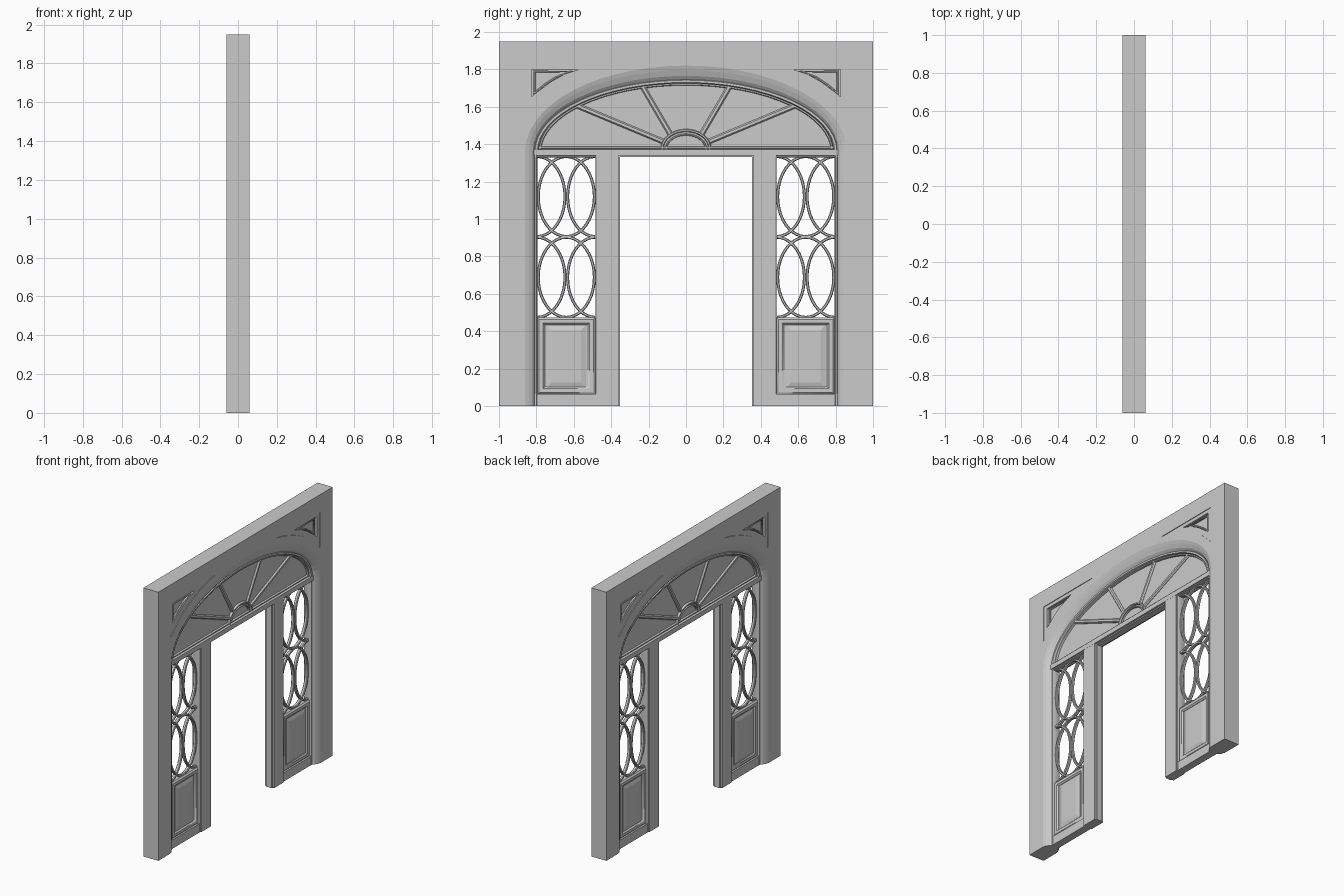
import bpy, bmesh, math
from mathutils import Vector

if "Cube" in bpy.data.objects:
    bpy.data.objects.remove(bpy.data.objects["Cube"])

T = 0.06      # half thickness of the wall
SPRING = 1.36  # height where the arch starts


def make(name, verts, faces, mirror=False, smooth=False):
    me = bpy.data.meshes.new(name)
    me.from_pydata(verts, [], faces)
    bm = bmesh.new()
    bm.from_mesh(me)
    bmesh.ops.recalc_face_normals(bm, faces=bm.faces)
    bm.to_mesh(me)
    bm.free()
    ob = bpy.data.objects.new(name, me)
    bpy.context.collection.objects.link(ob)
    if smooth:
        bpy.ops.object.select_all(action='DESELECT')
        bpy.context.view_layer.objects.active = ob
        ob.select_set(True)
        bpy.ops.object.shade_smooth_by_angle(angle=math.radians(30))
    if mirror:
        m = ob.modifiers.new("mirror", 'MIRROR')
        m.use_axis = (False, True, False)
    return ob


def loft(rings, caps=True, closed=True):
    n = len(rings[0])
    verts = [p for r in rings for p in r]
    faces = [(k * n + i, k * n + (i + 1) % n, (k + 1) * n + (i + 1) % n, (k + 1) * n + i)
             for k in range(len(rings) - 1) for i in range(n if closed else n - 1)]
    if caps:
        faces += [tuple(range(n)), tuple(range((len(rings) - 1) * n, len(rings) * n))]
    return verts, faces


def prism(name, pts, x0, x1, mirror=False):
    return make(name, *loft([[(x, y, z) for y, z in pts] for x in (x0, x1)]), mirror)


def rect(y0, y1, z0, z1):
    return [(y0, z0), (y1, z0), (y1, z1), (y0, z1)]


def box(name, y0, y1, z0, z1, d, mirror=False):
    return prism(name, rect(y0, y1, z0, z1), -d, d, mirror)


def ellipse(cy, cz, a, b, t0, t1, n):
    ts = [math.radians(t0 + (t1 - t0) * i / n) for i in range(n + 1)]
    return [(cy + a * math.cos(t), cz + b * math.sin(t)) for t in ts]


def bar(name, path, w, d, closed=False, mirror=False):
    """Chamfered glazing bar of half width w, half depth d along a y-z path."""
    sec = [(-w, -d * .6), (-w, d * .6), (-w * .5, d), (w * .5, d),
           (w, d * .6), (w, -d * .6), (w * .5, -d), (-w * .5, -d)]
    P = [Vector(p) for p in path]
    n = len(P)
    rings = []
    for i, p in enumerate(P):
        a = P[i - 1] if i or closed else None
        b = P[(i + 1) % n] if i < n - 1 or closed else None
        d1 = (p - a).normalized() if a is not None else (b - p).normalized()
        d2 = (b - p).normalized() if b is not None else d1
        t = (d1 + d2).normalized()
        nrm = Vector((-t.y, t.x)) / max(t.dot(d1), .3)
        rings.append([(v, p.x + nrm.x * u, p.y + nrm.y * u) for u, v in sec])
    if closed:
        rings.append(rings[0])
    ob = make(name, *loft(rings, caps=not closed), mirror, True)
    if closed:
        bm = bmesh.new()
        bm.from_mesh(ob.data)
        bmesh.ops.remove_doubles(bm, verts=bm.verts, dist=1e-6)
        bmesh.ops.recalc_face_normals(bm, faces=bm.faces)
        bm.to_mesh(ob.data)
        bm.free()
    return ob


# Wall with arched opening and a coved reveal on both faces
half = [(T, .86, .46), (.053, .84, .435), (.042, .82, .405), (.028, .81, .385)]
profile = half + [(-x, a, b) for x, a, b in reversed(half)]


def opening(a, b):
    return [(a, 0)] + ellipse(0, SPRING, a, b, 0, 180, 28) + [(-a, 0)]


rings = [[(x, y, z) for y, z in opening(a, b)] for x, a, b in profile]
verts, faces = loft(rings, caps=False, closed=False)
n, R = len(rings[0]), len(rings)
c = len(verts)
for x in (T, -T):
    verts += [(x, -1, 0), (x, -1, 1.95), (x, 1, 1.95), (x, 1, 0)]
faces += [tuple(range(n)) + (c, c + 1, c + 2, c + 3),
          tuple(range((R - 1) * n, R * n)) + (c + 4, c + 5, c + 6, c + 7)]
faces += [(c + i, c + i + 1, c + i + 5, c + i + 4) for i in range(3)]
faces += [tuple(k * n for k in range(R)) + (c + 7, c + 3),
          tuple(k * n + n - 1 for k in range(R)) + (c + 4, c)]
wall = make("arched_wall", verts, faces)

# Spandrel recesses: shallow outer field and deeper inner triangle
outer = [(.855, 1.825)] + [(.355, 1.825), (.45, 1.805), (.56, 1.768), (.66, 1.722),
                           (.75, 1.665), (.82, 1.605), (.855, 1.565)]
inner = [(.825, 1.80), (.57, 1.80), (.65, 1.773), (.72, 1.735), (.78, 1.69), (.825, 1.655)]
for label, pts, depth in (("field", outer, .005), ("triangle", inner, .02)):
    for s in (1, -1):
        for f in (1, -1):
            cut = prism(f"spandrel_{label}_cutter", [(s * y, z) for y, z in pts],
                        f * (T - depth), f * (T + .02))
            cut.hide_render = True
            cut.hide_viewport = False
            cut.display_type = 'WIRE'
            m = wall.modifiers.new("recess", 'BOOLEAN')
            m.operation, m.solver, m.object = 'DIFFERENCE', 'EXACT', cut
# Raised moulding inside each spandrel triangle
for f in (1, -1):
    tri = bar("spandrel_moulding", [(.81, 1.788), (.62, 1.788), (.70, 1.755), (.76, 1.715), (.81, 1.672)],
              .005, .008, True, True)
    tri.location.x = f * .043

# Fanlight: pane, arched frame, hub and radiating bars
FZ = 1.375
prism("fanlight_pane", ellipse(0, SPRING, .80, .375, 0, 180, 32), -.012, .012)
bar("fanlight_arch_frame", ellipse(0, SPRING, .801, .376, 0, 180, 32), .012, .034)
bar("fanlight_inner_bead", ellipse(0, SPRING, .782, .361, 0, 180, 32), .007, .024)
bar("fanlight_sill_bead", [(-.79, 1.381), (.79, 1.381)], .007, .024)
bar("fanlight_hub_outer", ellipse(0, FZ, .128, .098, 0, 180, 16), .008, .026)
bar("fanlight_hub_inner", ellipse(0, FZ, .106, .076, 0, 180, 16), .005, .022)
bar("fanlight_low_ray", [(.125, 1.415), (.605, 1.615)], .014, .024, mirror=True)
bar("fanlight_high_ray", [(.085, 1.455), (.235, 1.712)], .014, .024, mirror=True)

# Transom and door frame
box("transom", -.812, .812, 1.338, 1.372, .036)
box("door_head_stop", -.36, .36, 1.33, 1.34, .022)
box("door_post", .362, .474, 0, 1.34, .035, True)
box("door_stop", .354, .364, 0, 1.338, .022, True)

# Sidelight frame
bar("sidelight_inner_stile", [(.478, 0), (.478, 1.34)], .007, .030, mirror=True)
bar("sidelight_outer_stile", [(.803, 0), (.803, 1.34)], .009, .030, mirror=True)
bar("sidelight_head", [(.474, 1.334), (.81, 1.334)], .006, .027, mirror=True)

# Interlaced oval tracery, two rows of strands
for cz in (1.12, .688):
    bar("tracery_centre_oval", ellipse(.64, cz, .15, .214, 0, 360, 40)[:-1], .008, .012, True, True)
    bar("tracery_left_arc", ellipse(.486, cz, .147, .214, -90, 90, 20), .008, .012, mirror=True)
    bar("tracery_right_arc", ellipse(.796, cz, .149, .214, 90, 270, 20), .008, .012, mirror=True)

# Lower panel: backing, border frame, raised bevelled field and base rail
box("panel_backing", .474, .811, 0, .472, .012, True)
bar("panel_frame", rect(.505, .775, .083, .453), .020, .024, True, True)
box("panel_base_rail", .474, .811, 0, .064, .028, True)
for f in (1, -1):
    a, b, h = rect(.535, .745, .095, .43), rect(.562, .718, .125, .405), rect(.535, .745, .095, .43)
    make("panel_raised_field", *loft([[(f * .008, y, z) for y, z in a],
                                      [(f * .014, y, z) for y, z in h],
                                      [(f * .022, y, z) for y, z in b]]), mirror=True)
